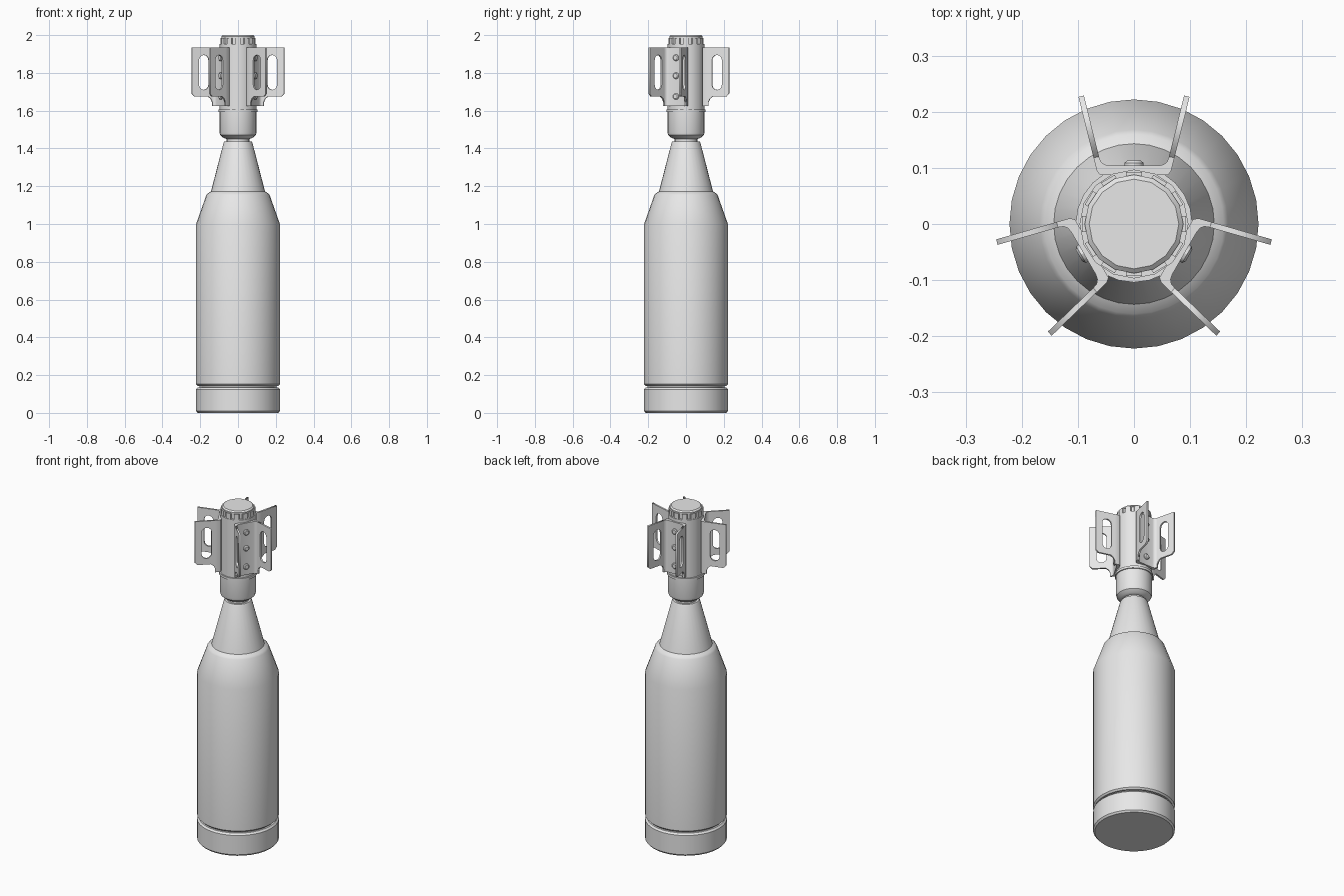
import bpy, bmesh, math
from mathutils import Matrix, Vector

cube = bpy.data.objects.get("Cube")
if cube:
    bpy.data.objects.remove(cube, do_unlink=True)

grey = bpy.data.materials.new("plain_grey")
grey.use_nodes = True
grey.diffuse_color = (0.8, 0.8, 0.8, 1)
grey.node_tree.nodes["Principled BSDF"].inputs["Base Color"].default_value = (0.8, 0.8, 0.8, 1)


def add_object(name, mesh, matrix=Matrix(), smooth=True):
    mesh.materials.clear()
    mesh.materials.append(grey)
    ob = bpy.data.objects.new(name, mesh)
    bpy.context.collection.objects.link(ob)
    ob.matrix_world = matrix
    if smooth:
        bpy.ops.object.select_all(action='DESELECT')
        ob.select_set(True)
        bpy.context.view_layer.objects.active = ob
        bpy.ops.object.shade_smooth_by_angle(angle=math.radians(30))
    return ob


def mesh_from(bm, name):
    bmesh.ops.recalc_face_normals(bm, faces=bm.faces)
    mesh = bpy.data.meshes.new(name)
    bm.to_mesh(mesh)
    bm.free()
    return mesh


def lathe(name, profile, sides, matrix=Matrix()):
    """Closed solid of revolution from (radius, height) pairs."""
    bm = bmesh.new()
    rings = []
    for r, z in profile:
        rings.append([bm.verts.new((r * math.sin(k * math.tau / sides),
                                    r * math.cos(k * math.tau / sides), z))
                      for k in range(sides)])
    for a, b in zip(rings, rings[1:]):
        for k in range(sides):
            n = (k + 1) % sides
            bm.faces.new((a[k], a[n], b[n], b[k]))
    bm.faces.new(rings[0])
    bm.faces.new(rings[-1])
    return add_object(name, mesh_from(bm, name), matrix)


def prism(name, outline, z0, z1, matrix):
    bm = bmesh.new()
    face = bm.faces.new([bm.verts.new((x, y, z0)) for x, y in outline])
    new = bmesh.ops.extrude_face_region(bm, geom=[face])["geom"]
    bmesh.ops.translate(bm, vec=(0, 0, z1 - z0),
                        verts=[v for v in new if isinstance(v, bmesh.types.BMVert)])
    return add_object(name, mesh_from(bm, name), matrix)


# Body and base ring
lathe("base_ring", [(0.213, 0), (0.222, 0.01), (0.222, 0.125), (0.213, 0.135)], 32)
lathe("base_groove", [(0.203, 0.13), (0.203, 0.15)], 32)
lathe("body", [(0.213, 0.143), (0.222, 0.152), (0.222, 1.0), (0.168, 1.152),
               (0.16, 1.162), (0.143, 1.172)], 32)
lathe("nose_cone", [(0.145, 1.165), (0.077, 1.428), (0.072, 1.437), (0.06, 1.437)], 32)
lathe("neck", [(0.06, 1.43), (0.06, 1.46)], 24)

# Tail cup, tube and cap
lathe("tail_cup", [(0.06, 1.45), (0.076, 1.455), (0.094, 1.47), (0.098, 1.485), (0.098, 1.595)], 24)
lathe("cup_rim", [(0.104, 1.593), (0.104, 1.607)], 24)
lathe("tail_tube", [(0.097, 1.6), (0.097, 1.953)], 16)
lathe("cap", [(0.084, 1.95), (0.084, 1.985), (0.088, 1.985), (0.088, 1.993), (0.08, 2.0)], 16)
bm = bmesh.new()
for k in range(12):
    bmesh.ops.create_cube(bm, size=1, matrix=Matrix.Rotation(k * math.tau / 12, 4, 'Z')
                          @ Matrix.Translation((0.086, 0, 1.969))
                          @ Matrix.Diagonal((0.014, 0.028, 0.034, 1)))
add_object("cap_lugs", mesh_from(bm, "cap_lugs"), smooth=False)

# Slotted fin blade: outline in (distance along fin, height)
TOP, BOTTOM = 1.935, 1.625
outline = [(0.029, 1.643), (0.038, 1.663), (0.054, 1.675), (0.127, 1.675),
           (0.142, 1.69), (0.142, TOP), (0.029, TOP)]
slot_mid, slot_r, slot_low, slot_high = 0.077, 0.027, 1.71, 1.895
slot = []
for k in range(14):
    a = math.pi * (k if k < 7 else k - 1) / 6
    z = slot_high - slot_r if k < 7 else slot_low + slot_r
    slot.append((slot_mid + slot_r * math.cos(a), z + slot_r * math.sin(a)))
curve = bpy.data.curves.new("fin_outline", 'CURVE')
curve.dimensions = '2D'
curve.fill_mode = 'BOTH'
curve.extrude = 0.005
for points in (outline, slot):
    spline = curve.splines.new('POLY')
    spline.points.add(len(points) - 1)
    for p, (x, y) in zip(spline.points, points):
        p.co = (x, y, 0, 1)
    spline.use_cyclic_u = True
helper = bpy.data.objects.new("fin_helper", curve)
bpy.context.collection.objects.link(helper)
bpy.context.view_layer.update()
fin_mesh = bpy.data.meshes.new_from_object(helper.evaluated_get(bpy.context.evaluated_depsgraph_get()))
bpy.data.objects.remove(helper, do_unlink=True)

# Bent plate that carries two fins, half outline mirrored in x
half = [(0.044, 0.104), (0.053, 0.106), (0.059, 0.111), (0.0624, 0.12),
        (0.0721, 0.118), (0.066, 0.094), (0.06, 0.087), (0.05, 0.087)]
plate = half + [(-x, y) for x, y in reversed(half)]

# Three brackets around the tube
for i in range(3):
    turn = Matrix.Rotation(i * math.tau / 3, 4, 'Z')
    prism(f"bracket_{i + 1}", plate, BOTTOM, TOP, turn)
    for side in (-1, 1):
        along = Vector((side * 0.241, 0.971, 0)).normalized()
        up = Vector((0, 0, 1))
        frame = Matrix((along, up, along.cross(up))).transposed().to_4x4()
        frame.translation = (side * 0.06, 0.09, 0)
        add_object(f"fin_{i + 1}_{'a' if side < 0 else 'b'}", fin_mesh.copy(),
                   turn @ frame, smooth=False)
    for j, z in enumerate((1.88, 1.785, 1.675)):
        place = turn @ Matrix.Translation((0, 0.1, z)) @ Matrix.Rotation(-math.pi / 2, 4, 'X')
        lathe(f"bolt_{i + 1}_{j + 1}", [(0.017, 0), (0.017, 0.009), (0.012, 0.013)], 12, place)
